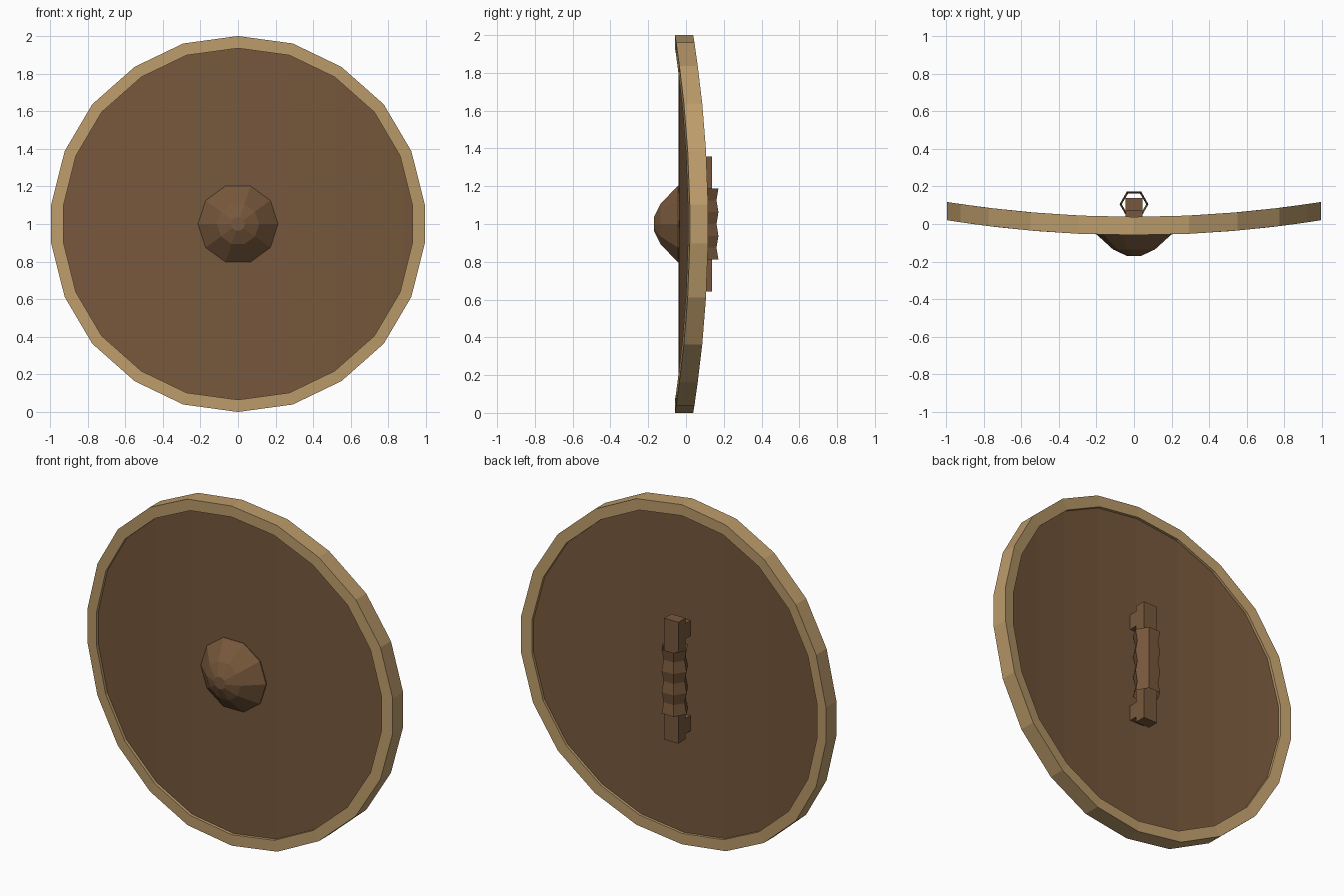
import bpy, bmesh, math
from mathutils import Matrix

if "Cube" in bpy.data.objects:
    bpy.data.objects.remove(bpy.data.objects["Cube"])

CENTRE = 1.0  # height of the shield centre


def material(name, rgb):
    m = bpy.data.materials.new(name)
    m.diffuse_color = (*rgb, 1)
    m.use_nodes = True
    m.node_tree.nodes["Principled BSDF"].inputs["Base Color"].default_value = m.diffuse_color
    return m


WOOD = material("dark_wood", (0.185, 0.097, 0.045))
TRIM = material("pale_rim", (0.505, 0.332, 0.146))


def make(name, verts, faces, mat, recalc=True):
    bm = bmesh.new()
    vs = [bm.verts.new((x, y, z + CENTRE)) for x, y, z in verts]
    for f in faces:
        bm.faces.new([vs[i] for i in f])
    if recalc:
        bmesh.ops.recalc_face_normals(bm, faces=bm.faces)
    me = bpy.data.meshes.new(name)
    bm.to_mesh(me)
    bm.free()
    me.materials.append(mat)
    ob = bpy.data.objects.new(name, me)
    bpy.context.collection.objects.link(ob)
    return ob


def bend(x):
    return 0.08 * x * x


def loft(rings, closed=False, caps=False):
    """Join equal-length rings of points with quads."""
    n = len(rings[0])
    verts = [p for r in rings for p in r]
    faces = []
    for k in range(len(rings) if closed else len(rings) - 1):
        a, b = k * n, (k + 1) % len(rings) * n
        for i in range(n):
            j = (i + 1) % n
            faces.append((a + i, a + j, b + j, b + i))
    if caps:
        faces += [tuple(range(n)), tuple(range(len(verts) - n, len(verts)))]
    return verts, faces


# Outline of the shield: one quarter, mirrored to 22 sides
quarter = [(0, 1), (0.292, 0.960), (0.55, 0.836), (0.775, 0.637), (0.922, 0.388), (0.994, 0.102)]
right = quarter + [(x, -z) for x, z in reversed(quarter)]
outline = right + [(-x, z) for x, z in reversed(right[1:-1])]


def ring(scale, y):
    return [(x * scale, y + bend(x * scale), z * scale) for x, z in outline]


# Rim: rectangular section around the outline
make("rim", *loft([ring(1, -0.059), ring(1, 0.038), ring(0.935, 0.038), ring(0.935, -0.059)], closed=True), TRIM)

# Board: vertical strips that follow the bend
cols = [(-x, z) for x, z in reversed(quarter[1:])] + quarter
sections = []
for x, z in cols:
    x, z = x * 0.945, z * 0.945
    f, b = -0.041 + bend(x), 0.022 + bend(x)
    sections.append([(x, f, z), (x, f, -z), (x, b, -z), (x, b, z)])
make("board", *loft(sections, caps=True), WOOD)

# Boss: ten-sided dome on the front
dome = [(0.213, -0.03), (0.213, -0.043), (0.112, -0.135), (0.037, -0.17)]
make("boss", *loft([[(r * math.cos(i * math.tau / 10), y, r * math.sin(i * math.tau / 10))
                     for i in range(10)] for r, y in dome], caps=True), WOOD)


# Handle: upright bar on two feet
def box(name, w, y0, y1, z0, z1):
    r = [[(-w, y0, z), (w, y0, z), (w, y1, z), (-w, y1, z)] for z in (z0, z1)]
    make(name, *loft(r, caps=True), WOOD)


box("handle_bar", 0.046, 0.07, 0.137, -0.357, 0.357)
box("upper_handle_foot", 0.046, 0.015, 0.07, 0.235, 0.325)
box("lower_handle_foot", 0.046, 0.015, 0.07, -0.325, -0.235)

# Grip: open, ridged six-sided sleeve around the bar
rings = []
for k in range(7):
    r = 0.077 if k % 2 == 0 else 0.065
    z = -0.188 + k * 0.376 / 6
    rings.append([(r * math.cos(i * math.tau / 6), 0.105 + r * math.sin(i * math.tau / 6), z) for i in range(6)])
make("handle_grip", *loft(rings), WOOD)
